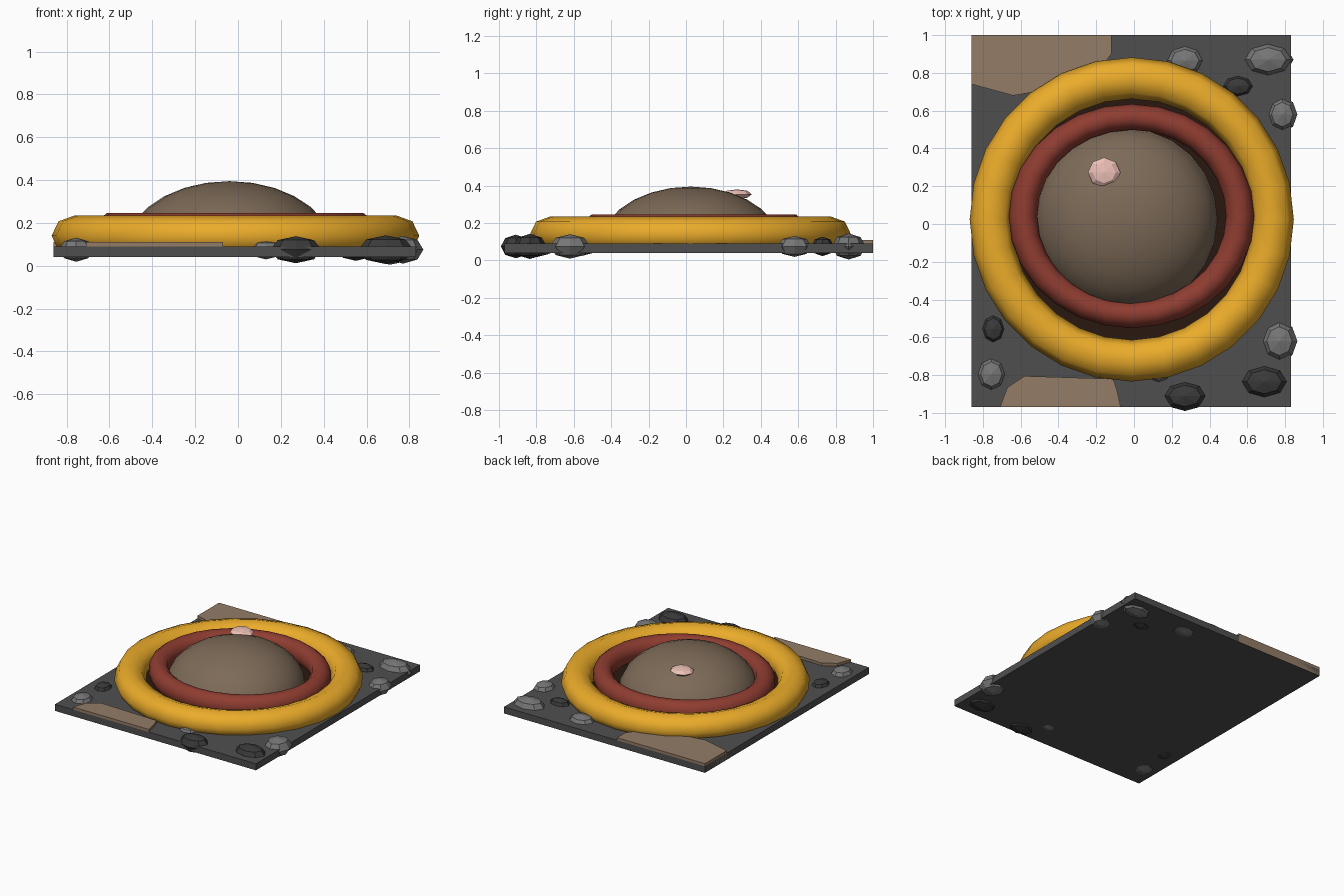
import bpy, bmesh, math
from mathutils import Matrix

if "Cube" in bpy.data.objects:
    bpy.data.objects.remove(bpy.data.objects["Cube"])

mats = {}


def paint(ob, rgb):
    """Assign a material from an sRGB 0-255 colour."""
    if rgb not in mats:
        m = bpy.data.materials.new("paint_%d" % len(mats))
        m.diffuse_color = [(c / 255) ** 2.2 for c in rgb] + [1]
        m.use_nodes = True
        m.node_tree.nodes["Principled BSDF"].inputs["Base Color"].default_value = m.diffuse_color
        mats[rgb] = m
    ob.data.materials.append(mats[rgb])


def finish(name, bm, rgb, smooth=False):
    bmesh.ops.recalc_face_normals(bm, faces=bm.faces)
    for f in bm.faces:
        f.smooth = smooth
    me = bpy.data.meshes.new(name)
    bm.to_mesh(me)
    bm.free()
    ob = bpy.data.objects.new(name, me)
    bpy.context.collection.objects.link(ob)
    paint(ob, rgb)
    return ob


def slab(name, points, z0, z1, rgb):
    """Extrude a flat outline from z0 to z1."""
    bm = bmesh.new()
    face = bm.faces.new([bm.verts.new((x, y, z0)) for x, y in points])
    top = bmesh.ops.extrude_face_region(bm, geom=[face])["geom"]
    verts = [v for v in top if isinstance(v, bmesh.types.BMVert)]
    bmesh.ops.translate(bm, verts=verts, vec=(0, 0, z1 - z0))
    return finish(name, bm, rgb)


def ball(name, loc, radii, rgb, segs=8, rings=4, smooth=False, half=False):
    bm = bmesh.new()
    bmesh.ops.create_uvsphere(bm, u_segments=segs, v_segments=rings, radius=1)
    if half:
        bmesh.ops.bisect_plane(bm, geom=bm.verts[:] + bm.edges[:] + bm.faces[:],
                               plane_co=(0, 0, 0), plane_no=(0, 0, 1), clear_inner=True)
    bm.transform(Matrix.Translation(loc) @ Matrix.Diagonal((*radii, 1)))
    return finish(name, bm, rgb, smooth)


def ring(name, loc, major, minor, scale, segs, sides, rgb):
    bpy.ops.mesh.primitive_torus_add(major_segments=segs, minor_segments=sides,
                                     major_radius=major, minor_radius=minor)
    ob = bpy.context.object
    ob.name = name
    ob.data.transform(Matrix.Translation(loc) @ Matrix.Diagonal((*scale, 1)))
    ob.data.shade_smooth()
    paint(ob, rgb)


# ground plate
slab("ground_plate", [(-.86, -.97), (.83, -.97), (.83, 1), (-.86, 1)], .04, .09, (80, 80, 80))

# earth patches at the plate edges
earth = (146, 123, 102)
slab("back_earth_patch", [(-.86, 1), (-.86, .74), (-.64, .68), (-.52, .70), (-.18, .82),
                          (-.12, .90), (-.12, 1)], .042, .11, earth)
slab("front_earth_patch", [(-.71, -.97), (-.67, -.865), (-.58, -.805), (-.11, -.82),
                           (-.09, -.88), (-.07, -.97)], .08, .11, earth)

# dark floor inside the rings
slab("dark_floor", [(-.01 + .70 * math.cos(i * math.tau / 28), .023 + .70 * math.sin(i * math.tau / 28))
                    for i in range(28)], .05, .10, (46, 31, 23))

# outer and inner rings
ring("outer_ring", (-.012, .024, .14), .748, .11, (1, 1, .87), 28, 8, (234, 170, 46))
ring("inner_ring", (-.013, .042, .17), .575, .075, (1, .913, 1.07), 28, 10, (142, 63, 52))

# domed middle with a small pink bump
ball("dome", (-.04, .025, .075), (.485, .485, .32), (124, 106, 88), 24, 14, True, True)
ball("pink_bump", (-.158, .273, .354), (.086, .079, .026), (238, 192, 182), 8, 4)

# rocks: x, y, x radius, y radius, height radius, dark?
rocks = [
    (.27, .865, .105, .085, .055, 0),
    (.71, .87, .135, .09, .07, 0),
    (.55, .73, .088, .06, .052, 1),
    (.785, .58, .08, .092, .056, 0),
    (-.745, -.555, .065, .08, .05, 1),
    (-.755, -.795, .08, .092, .056, 0),
    (.27, -.91, .12, .08, .063, 1),
    (.69, -.835, .13, .09, .067, 1),
    (.77, -.62, .095, .108, .065, 0),
    (.13, -.78, .075, .065, .045, 0),
]
for i, (x, y, rx, ry, rz, dark) in enumerate(rocks):
    ball("rock_%d" % (i + 1), (x, y, .075), (rx, ry, rz),
         (60, 60, 60) if dark else (118, 118, 118))
